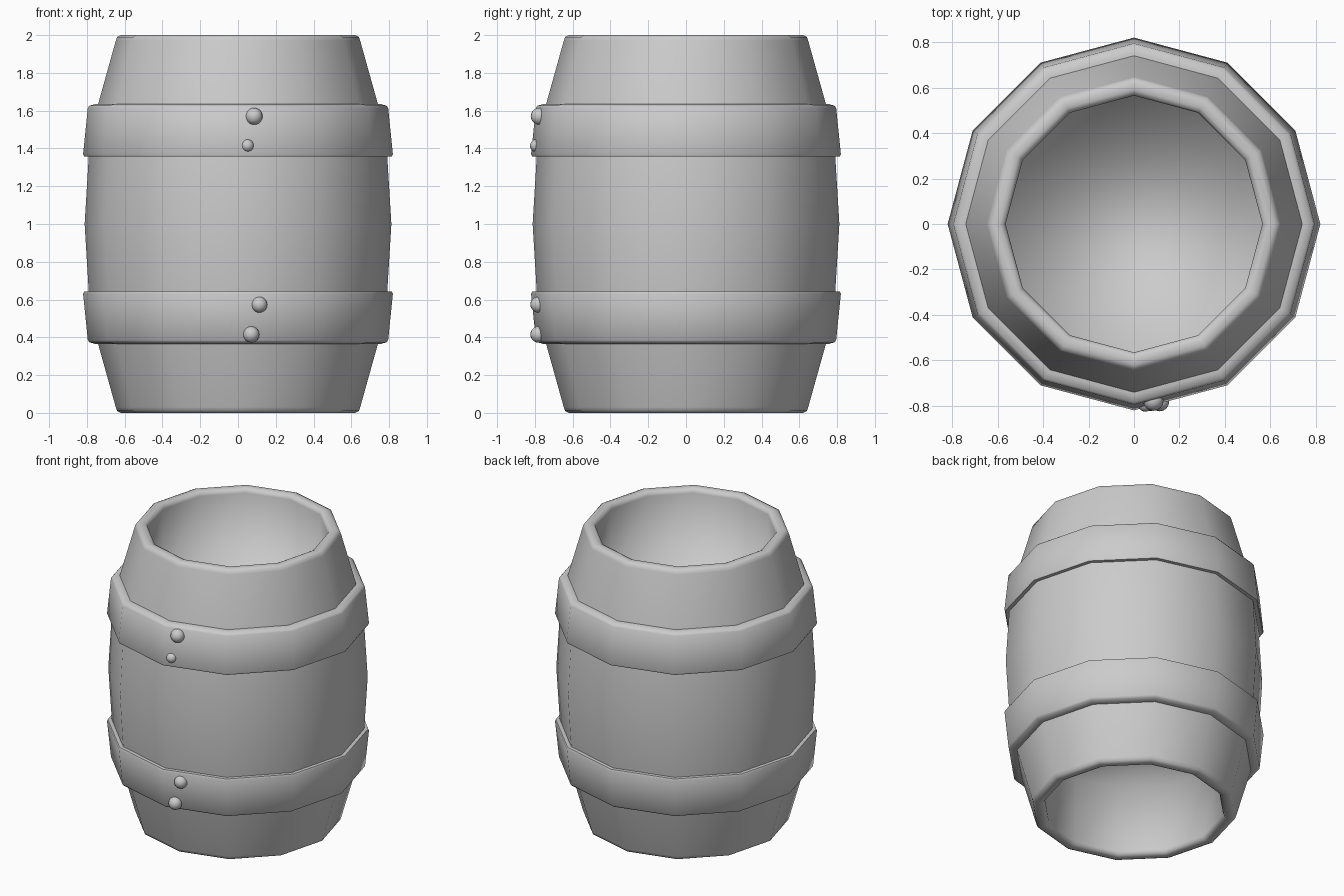
import bpy, bmesh, math
from mathutils import Vector

if "Cube" in bpy.data.objects:
    bpy.data.objects.remove(bpy.data.objects["Cube"])

SIDES = 12


def lathe(name, profile, closed=False):
    """Revolve (radius, z) points about z; open profiles get end caps."""
    bm = bmesh.new()
    rings = []
    for r, z in profile:
        rings.append([bm.verts.new((r * math.cos(2 * math.pi * i / SIDES),
                                    r * math.sin(2 * math.pi * i / SIDES), z))
                      for i in range(SIDES)])
    pairs = list(zip(rings, rings[1:]))
    if closed:
        pairs.append((rings[-1], rings[0]))
    for a, b in pairs:
        for i in range(SIDES):
            j = (i + 1) % SIDES
            bm.faces.new((a[i], a[j], b[j], b[i]))
    if not closed:
        bm.faces.new(rings[0])
        bm.faces.new(rings[-1])
    bmesh.ops.recalc_face_normals(bm, faces=bm.faces)
    for f in bm.faces:
        f.smooth = True
    me = bpy.data.meshes.new(name)
    bm.to_mesh(me)
    bm.free()
    ob = bpy.data.objects.new(name, me)
    bpy.context.collection.objects.link(ob)
    return ob


def flip(profile):
    return [(r, 2 - z) for r, z in profile]


# Barrel body: bulging wall with a rounded rim and a deep recess at each end
upper = [(0.79, 1.36), (0.775, 1.48), (0.742, 1.63), (0.647, 1.97), (0.64, 1.99),
         (0.62, 2.0), (0.59, 2.0), (0.572, 1.99), (0.565, 1.97), (0.565, 1.52)]
lathe("barrel_body", flip(upper)[::-1] + [(0.812, 1.0)] + upper)

# Hoops: tapered rings, mirrored top to bottom
hoop = [(0.73, 1.635), (0.755, 1.635), (0.785, 1.627), (0.795, 1.615),
        (0.82, 1.37), (0.815, 1.358), (0.77, 1.358)]
for name, prof in (("upper_hoop", hoop), ("lower_hoop", flip(hoop))):
    ob = lathe(name, prof, closed=True)
    bpy.ops.object.select_all(action='DESELECT')
    ob.select_set(True)
    bpy.context.view_layer.objects.active = ob
    bpy.ops.object.shade_smooth_by_angle(angle=math.radians(50))

# Rivets: round heads half sunk into the front of the hoops
for i, (x, y, z, r) in enumerate([(0.085, -0.777, 1.57, 0.045), (0.05, -0.793, 1.415, 0.033),
                                  (0.113, -0.782, 0.573, 0.042), (0.07, -0.781, 0.415, 0.043)]):
    bpy.ops.mesh.primitive_uv_sphere_add(segments=16, ring_count=10, radius=r, location=(x, y, z))
    ob = bpy.context.object
    ob.name = f"rivet_{i + 1}"
    bpy.ops.object.shade_smooth()
